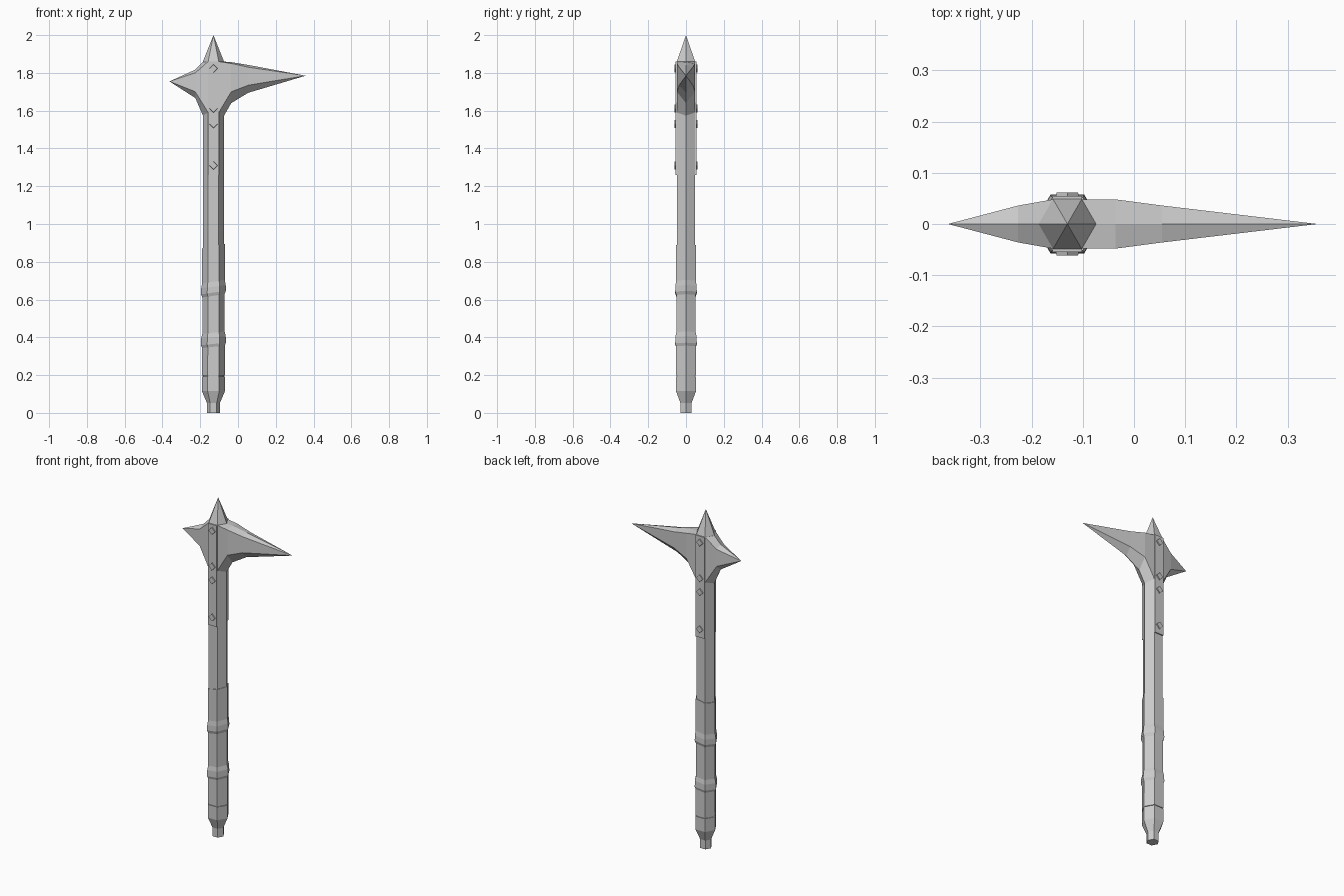
import bpy
from math import cos, sin, pi

if "Cube" in bpy.data.objects:
    bpy.data.objects.remove(bpy.data.objects["Cube"])

CX = -0.13  # shaft axis


def make(name, verts, faces):
    me = bpy.data.meshes.new(name)
    me.from_pydata(verts, [], faces)
    me.update()
    ob = bpy.data.objects.new(name, me)
    bpy.context.collection.objects.link(ob)
    # consistent outward normals
    import bmesh
    bm = bmesh.new()
    bm.from_mesh(me)
    bmesh.ops.remove_doubles(bm, verts=bm.verts, dist=1e-5)
    bmesh.ops.recalc_face_normals(bm, faces=bm.faces)
    bm.to_mesh(me)
    bm.free()
    return ob


def loft(name, rings):
    """Skin closed rings of equal length and cap both ends."""
    n = len(rings[0])
    verts = [v for r in rings for v in r]
    faces = [(a * n + i, a * n + (i + 1) % n, (a + 1) * n + (i + 1) % n, (a + 1) * n + i)
             for a in range(len(rings) - 1) for i in range(n)]
    faces += [tuple(range(n)), tuple(range(len(verts) - n, len(verts)))]
    return make(name, verts, faces)


def hex_ring(z, r, slant=0.0):
    return [(CX + r * cos(i * pi / 3), r * sin(i * pi / 3), z + slant * r * cos(i * pi / 3))
            for i in range(6)]


# Shaft
loft("shaft", [hex_ring(0.18, 0.056), hex_ring(1.86, 0.056)])

# Top spike
base = hex_ring(1.86, 0.056)
make("top_spike", base + [(CX, 0, 2.0)],
     [(i, (i + 1) % 6, 6) for i in range(6)] + [tuple(range(6))])

# Pommel
loft("pommel", [hex_ring(z, r) for z, r in
                ((0, 0.034), (0.052, 0.034), (0.115, 0.061), (0.193, 0.061))])

# Grip with two slanted raised bands
loft("grip", [hex_ring(z, r, k) for z, r, k in
              ((0.198, 0.061, 0), (0.35, 0.060, 0.1), (0.365, 0.066, 0.1), (0.40, 0.065, 0.1),
               (0.425, 0.059, 0.1), (0.62, 0.059, 0.15), (0.637, 0.066, 0.15),
               (0.668, 0.065, 0.15), (0.695, 0.060, 0.15), (0.883, 0.060, 0.2))])


# Blades: six-sided stations of (ridge x, shoulder x, half width, top, upper, lower, bottom)
def blade(name, stations, tip):
    verts = []
    for xr, xs, w, top, up, low, bot in stations:
        verts += [(xr, 0, top), (xs, w, up), (xs, w, low),
                  (xr, 0, bot), (xs, -w, low), (xs, -w, up)]
    n = len(stations)
    verts.append((tip[0], 0, tip[1]))
    faces = [(a * 6 + i, a * 6 + (i + 1) % 6, a * 6 + 6 + (i + 1) % 6, a * 6 + 6 + i)
             for a in range(n - 1) for i in range(6)]
    faces += [((n - 1) * 6 + i, (n - 1) * 6 + (i + 1) % 6, n * 6) for i in range(6)]
    faces.append(tuple(range(6)))
    make(name, verts, faces)


blade("long_blade",
      [(-0.076, -0.102, 0.048, 1.86, 1.86, 1.59, 1.57),
       (-0.036, -0.036, 0.048, 1.857, 1.85, 1.70, 1.64),
       (0.055, 0.055, 0.036, 1.842, 1.83, 1.735, 1.695)], (0.358, 1.785))
blade("short_blade",
      [(-0.184, -0.158, 0.048, 1.86, 1.86, 1.59, 1.57),
       (-0.226, -0.226, 0.036, 1.817, 1.80, 1.70, 1.667)], (-0.363, 1.755))

# Side plates and diamond rivets, front and back
for side, label in ((-1, "front"), (1, "back")):
    loft(label + "_plate", [[(CX + sx * hw, side * y, z) for sx, z in
                             ((-1, 1.26), (1, 1.26), (1, 1.86), (-1, 1.86))]
                            for y, hw in ((0.04, 0.029), (0.055, 0.029))])
    for k, z in enumerate((1.823, 1.612, 1.53, 1.31)):
        loft(f"{label}_rivet_{k + 1}",
             [[(CX + r * cos(i * pi / 2), side * y, z + r * sin(i * pi / 2)) for i in range(4)]
              for y, r in ((0.05, 0.023), (0.061, 0.021))])
